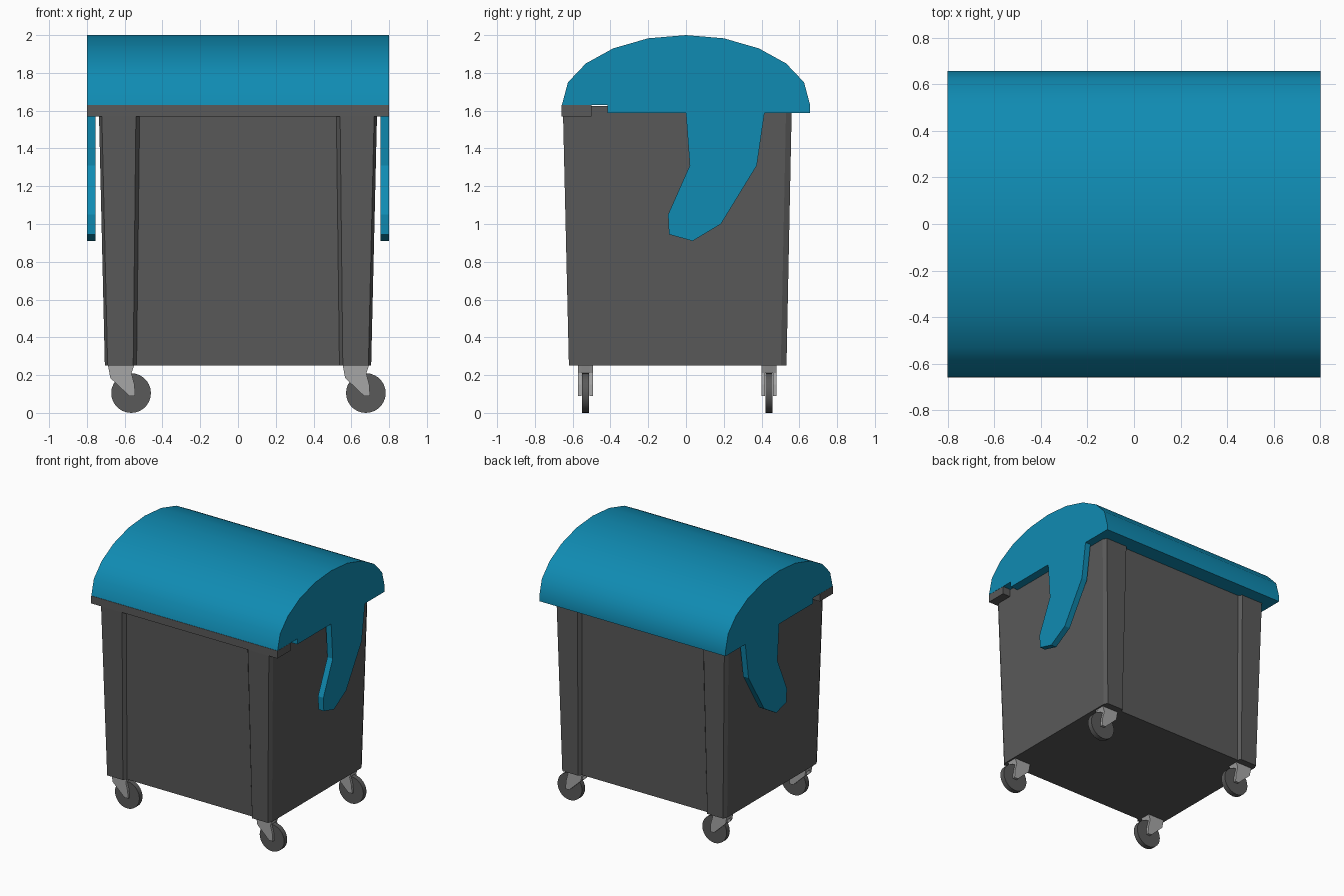
import bpy, bmesh, math
from mathutils import Vector

if "Cube" in bpy.data.objects:
    bpy.data.objects.remove(bpy.data.objects["Cube"])


def mat(name, col):
    m = bpy.data.materials.new(name)
    m.diffuse_color = (*col, 1)
    m.use_nodes = True
    m.node_tree.nodes["Principled BSDF"].inputs["Base Color"].default_value = m.diffuse_color
    return m


GREY = mat("dark grey", (0.1, 0.1, 0.1))
BLUE = mat("lid blue", (0.005, 0.26, 0.45))
METAL = mat("light grey metal", (0.38, 0.38, 0.38))


def loft(name, a, b, material, smooth=None):
    """Closed solid between two matching rings of points."""
    bm = bmesh.new()
    va = [bm.verts.new(p) for p in a]
    vb = [bm.verts.new(p) for p in b]
    n = len(va)
    bm.faces.new(va)
    bm.faces.new(vb)
    for i in range(n):
        j = (i + 1) % n
        bm.faces.new((va[i], va[j], vb[j], vb[i]))
    bmesh.ops.recalc_face_normals(bm, faces=bm.faces)
    me = bpy.data.meshes.new(name)
    bm.to_mesh(me)
    bm.free()
    me.materials.append(material)
    ob = bpy.data.objects.new(name, me)
    bpy.context.collection.objects.link(ob)
    if smooth:
        bpy.ops.object.select_all(action='DESELECT')
        ob.select_set(True)
        bpy.context.view_layer.objects.active = ob
        bpy.ops.object.shade_smooth_by_angle(angle=math.radians(smooth))
    return ob


def along_x(name, pts, x0, x1, material, smooth=None):
    return loft(name, [(x0, y, z) for y, z in pts], [(x1, y, z) for y, z in pts], material, smooth)


def along_y(name, pts, y0, y1, material, smooth=None):
    return loft(name, [(x, y0, z) for x, z in pts], [(x, y1, z) for x, z in pts], material, smooth)


# Tapered body: raised, chamfered corner posts and recessed front and back
def body_ring(z, xs, yf, yb, post, inner):
    def half(y, s):  # left to right; s points outward in y
        left = [(-xs, y - s * 0.03), (-xs + 0.015, y), (-post, y), (-inner, y - s * 0.025)]
        return left + [(-x, yy) for x, yy in reversed(left)]
    return [(x, y, z) for x, y in half(yf, -1) + half(yb, 1)[::-1]]


loft("bin_body", body_ring(0.25, 0.705, -0.62, 0.532, 0.555, 0.537),
     body_ring(1.625, 0.737, -0.652, 0.56, 0.54, 0.52), GREY)

# Front rim
along_x("front_rim", [(-0.658, 1.57), (-0.5, 1.57), (-0.5, 1.629), (-0.658, 1.629)],
        -0.8, 0.8, GREY)

# Domed lid with stepped lower edge
half = [(0.657, 1.63), (0.625, 1.75), (0.53, 1.85), (0.385, 1.93), (0.2, 1.983)]
arc = [(-y, z) for y, z in half] + [(0, 2.0)] + half[::-1]
along_x("lid", arc + [(0.657, 1.587), (-0.415, 1.587), (-0.415, 1.63)], -0.8, 0.8, BLUE, 40)

# Hinge arms on both sides
arm = [(0, 1.6), (0, 1.585), (0.02, 1.31), (-0.095, 1.05), (-0.09, 0.945), (0.035, 0.91),
       (0.185, 1.0), (0.375, 1.31), (0.415, 1.585), (0.415, 1.6)]
for side, s in (("left", -1), ("right", 1)):
    along_x("lid_arm_" + side, arm, s * 0.754, s * 0.8, BLUE)

# Casters: wheel between two fork plates under a mounting block
fork = [(-0.122, 0.25), (-0.11, 0.185), (-0.01, 0.09), (0.022, 0.09), (0.018, 0.15),
        (0.002, 0.21), (0.016, 0.25)]
block = [(-0.122, 0.25), (-0.115, 0.212), (0.002, 0.212), (0.016, 0.25)]
for xn, cx in (("left", -0.566), ("right", 0.677)):
    for yn, cy in (("front", -0.532), ("back", 0.44)):
        tag = yn + "_" + xn
        disc = [(cx + 0.105 * math.cos(2 * math.pi * i / 28),
                 0.105 + 0.105 * math.sin(2 * math.pi * i / 28)) for i in range(28)]
        along_y("wheel_" + tag, disc, cy - 0.019, cy + 0.019, GREY, 40)
        along_y("caster_block_" + tag, [(cx + x, z) for x, z in block], cy - 0.038, cy + 0.038, METAL)
        for k, s in enumerate((-1, 1)):
            along_y("caster_fork_%s_%d" % (tag, k), [(cx + x, z) for x, z in fork],
                    cy + s * 0.021, cy + s * 0.04, METAL)
